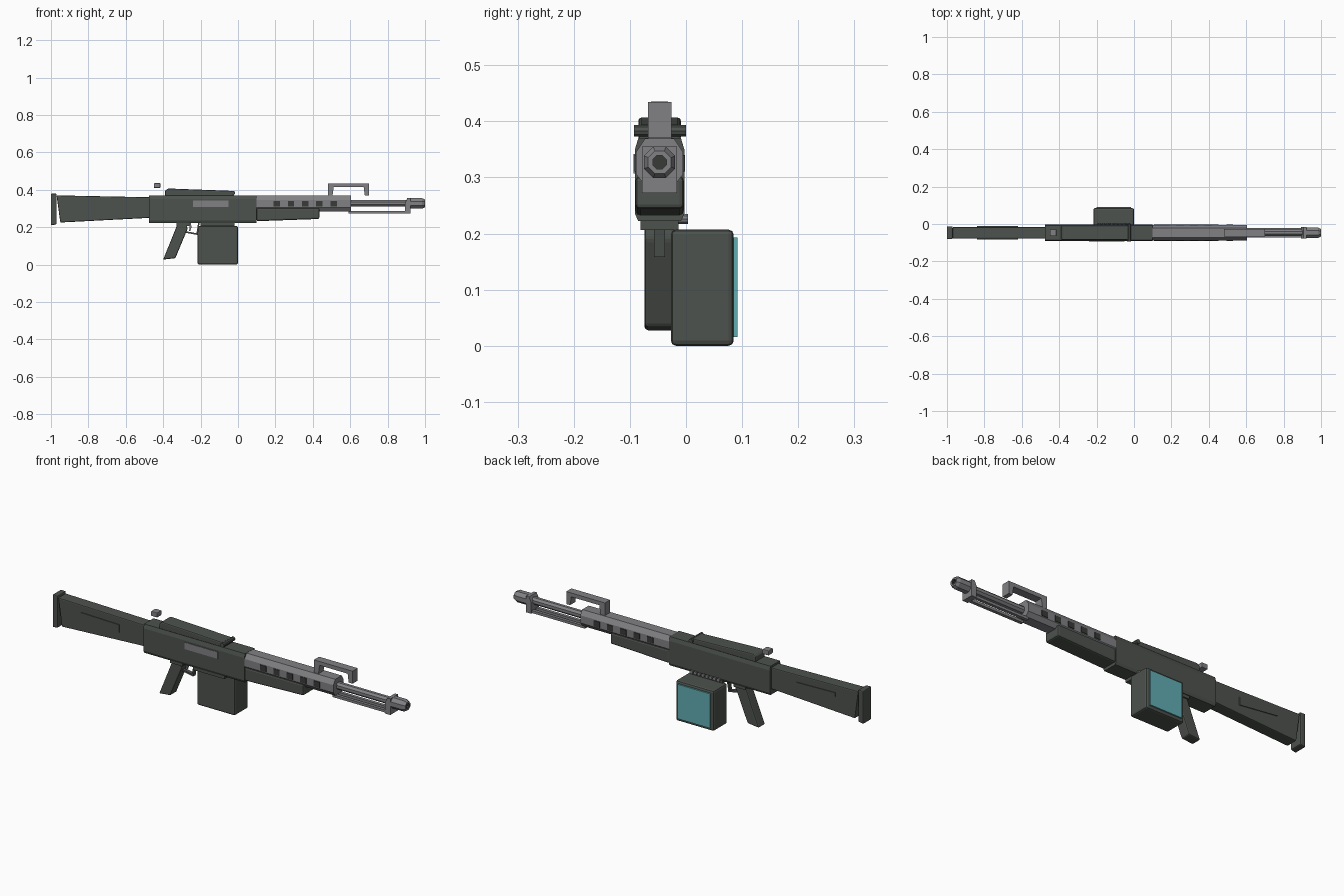
import bpy, bmesh, math
from mathutils import Vector

cube = bpy.data.objects.get("Cube")
if cube:
    bpy.data.objects.remove(cube)

CY = -0.047  # centre plane of the gun


def material(name, rgb):
    m = bpy.data.materials.new(name)
    m.use_nodes = True
    m.diffuse_color = (*rgb, 1)
    bsdf = m.node_tree.nodes["Principled BSDF"]
    bsdf.inputs["Base Color"].default_value = (*rgb, 1)
    bsdf.inputs["Roughness"].default_value = 0.6
    return m


DARK = material("dark green grey", (0.075, 0.085, 0.075))
STEEL = material("steel grey", (0.22, 0.22, 0.235))
BLACK = material("vent black", (0.04, 0.043, 0.04))
TEAL = material("teal", (0.12, 0.42, 0.45))


def finish(name, bm, mats, bevel=0):
    bmesh.ops.recalc_face_normals(bm, faces=bm.faces)
    mesh = bpy.data.meshes.new(name)
    bm.to_mesh(mesh)
    bm.free()
    for m in mats:
        mesh.materials.append(m)
    ob = bpy.data.objects.new(name, mesh)
    bpy.context.collection.objects.link(ob)
    if bevel:
        mod = ob.modifiers.new("bevel", "BEVEL")
        mod.width, mod.segments, mod.limit_method = bevel, 2, "ANGLE"
    return ob


def extrude(name, pts, direction, mat, bevel=0):
    """Extrude a flat outline of 3D points along a direction."""
    bm = bmesh.new()
    face = bm.faces.new([bm.verts.new(p) for p in pts])
    top = bmesh.ops.extrude_face_region(bm, geom=[face])["geom"]
    moved = [v for v in top if isinstance(v, bmesh.types.BMVert)]
    bmesh.ops.translate(bm, vec=Vector(direction), verts=moved)
    return finish(name, bm, [mat], bevel)


def side(name, xz, y0, y1, mat, bevel=0):
    return extrude(name, [(x, y0, z) for x, z in xz], (0, y1 - y0, 0), mat, bevel)


def profile(name, xz, half, mat, bevel=0):
    return side(name, xz, CY - half, CY + half, mat, bevel)


def section(name, yz, x0, x1, mat, bevel=0):
    return extrude(name, [(x0, CY + y, z) for y, z in yz], (x1 - x0, 0, 0), mat, bevel)


def box(name, x, y, z, mat, bevel=0):
    outline = [(x[0], z[0]), (x[1], z[0]), (x[1], z[1]), (x[0], z[1])]
    return side(name, outline, y[0], y[1], mat, bevel)


def centred(name, x, half, z, mat, bevel=0):
    return box(name, x, (CY - half, CY + half), z, mat, bevel)


def lathe(name, rings, z, sides, mats, bore_from=None):
    """Revolve (x, radius) rings about a lengthwise axis."""
    bm = bmesh.new()
    loops = []
    for x, r in rings:
        angles = [(i + 0.5) * math.tau / sides for i in range(sides)]
        loops.append([bm.verts.new((x, CY + r * math.cos(a), z + r * math.sin(a)))
                      for a in angles])
    for k in range(len(loops) - 1):
        for i in range(sides):
            j = (i + 1) % sides
            f = bm.faces.new((loops[k][i], loops[k][j], loops[k + 1][j], loops[k + 1][i]))
            f.material_index = int(bore_from is not None and k >= bore_from)
    bm.faces.new(loops[0])
    bm.faces.new(loops[-1]).material_index = int(bore_from is not None)
    return finish(name, bm, mats)


def cross_pin(name, x, z, r, y0, y1, mat):
    ring = [(x + r * math.cos(i * math.tau / 10), z + r * math.sin(i * math.tau / 10))
            for i in range(10)]
    return side(name, ring, y0, y1, mat)


# Stock with raised cheek panels and butt plate
profile("butt_plate", [(-1, 0.21), (-0.97, 0.215), (-0.97, 0.38), (-1, 0.38)], 0.034, DARK, 0.005)
profile("stock", [(-0.97, 0.37), (-0.95, 0.225), (-0.47, 0.25), (-0.47, 0.36)], 0.031, DARK, 0.005)
for s, label in ((-1, "right"), (1, "left")):
    y = CY + s * 0.03
    side("stock_panel_" + label, [(-0.84, 0.31), (-0.62, 0.285), (-0.62, 0.325), (-0.84, 0.33)],
         y, y + s * 0.005, DARK)

# Receiver with ejection plate
section("receiver", [(-0.038, 0.222), (0.038, 0.222), (0.044, 0.235), (0.044, 0.35),
                     (0.038, 0.37), (-0.038, 0.37), (-0.044, 0.35), (-0.044, 0.235)],
        -0.475, 0.1, DARK)
box("ejection_plate", (-0.24, -0.05), (-0.094, -0.088), (0.307, 0.342), STEEL)

# Top cover, hinge and rear sight
profile("top_cover", [(-0.39, 0.366), (-0.39, 0.395), (-0.375, 0.407), (-0.03, 0.394), (-0.02, 0.366)],
        0.038, DARK, 0.006)
cross_pin("cover_hinge", -0.026, 0.383, 0.011, -0.093, 0, DARK)
centred("rear_sight", (-0.45, -0.415), 0.018, (0.41, 0.435), STEEL, 0.003)

# Grip, trigger and guard
centred("grip_mount", (-0.33, -0.26), 0.034, (0.207, 0.225), DARK)
profile("grip", [(-0.4, 0.027), (-0.335, 0.034), (-0.27, 0.19), (-0.275, 0.225), (-0.32, 0.225)],
        0.027, DARK, 0.006)
profile("trigger_guard", [(-0.29, 0.172), (-0.215, 0.158), (-0.205, 0.225), (-0.213, 0.225),
                          (-0.222, 0.168), (-0.29, 0.18)], 0.01, DARK)
profile("trigger", [(-0.265, 0.225), (-0.258, 0.2), (-0.262, 0.18), (-0.255, 0.18),
                    (-0.249, 0.2), (-0.252, 0.225)], 0.006, STEEL)

# Box magazine with coloured plate and cartridge belt
box("magazine", (-0.217, 0), (-0.027, 0.085), (0, 0.207), DARK, 0.009)
box("magazine_plate", (-0.2, -0.017), (0.084, 0.092), (0.016, 0.193), TEAL)
for i in range(8):
    cross_pin("cartridge_%d" % (i + 1), -0.185 + i * 0.022, 0.226, 0.009, -0.04, 0.004, STEEL)
centred("magazine_mount", (-0.2, -0.02), 0.034, (0.206, 0.225), DARK)

# Handguard under the barrel shroud
profile("handguard", [(0.1, 0.232), (0.435, 0.244), (0.435, 0.302), (0.1, 0.302)], 0.043, DARK, 0.008)

# Barrel shroud with dark vents
section("barrel_shroud", [(-0.026, 0.285), (0.026, 0.285), (0.042, 0.306), (0.042, 0.345),
                          (0.026, 0.369), (-0.026, 0.369), (-0.042, 0.345), (-0.042, 0.306)],
        0.1, 0.605, STEEL)
for i in range(5):
    x = 0.19 + i * 0.076
    for s, label in ((-1, "right"), (1, "left")):
        y = CY + s * 0.041
        box("vent_%s_%d" % (label, i + 1), (x, x + 0.034), (y, y + s * 0.004), (0.311, 0.34), BLACK)

# Carry handle
profile("carry_handle", [(0.48, 0.365), (0.505, 0.365), (0.512, 0.414), (0.672, 0.414), (0.678, 0.37),
                         (0.7, 0.37), (0.7, 0.434), (0.48, 0.434)], 0.021, STEEL)

# Barrel, muzzle with bore, front block and paired lower rods
lathe("barrel", [(0.58, 0.019), (0.93, 0.019)], 0.328, 8, [STEEL])
lathe("muzzle", [(0.92, 0.03), (0.985, 0.03), (1, 0.022), (1, 0.013), (0.96, 0.013)],
      0.327, 8, [STEEL, BLACK], 3)
profile("front_block", [(0.893, 0.272), (0.922, 0.272), (0.922, 0.355), (0.905, 0.355), (0.893, 0.33)],
        0.031, STEEL)
for s, label in ((-1, "right"), (1, "left")):
    y = CY + s * 0.018
    box("lower_rod_" + label, (0.59, 0.9), (y - 0.008, y + 0.008), (0.274, 0.287), STEEL)
